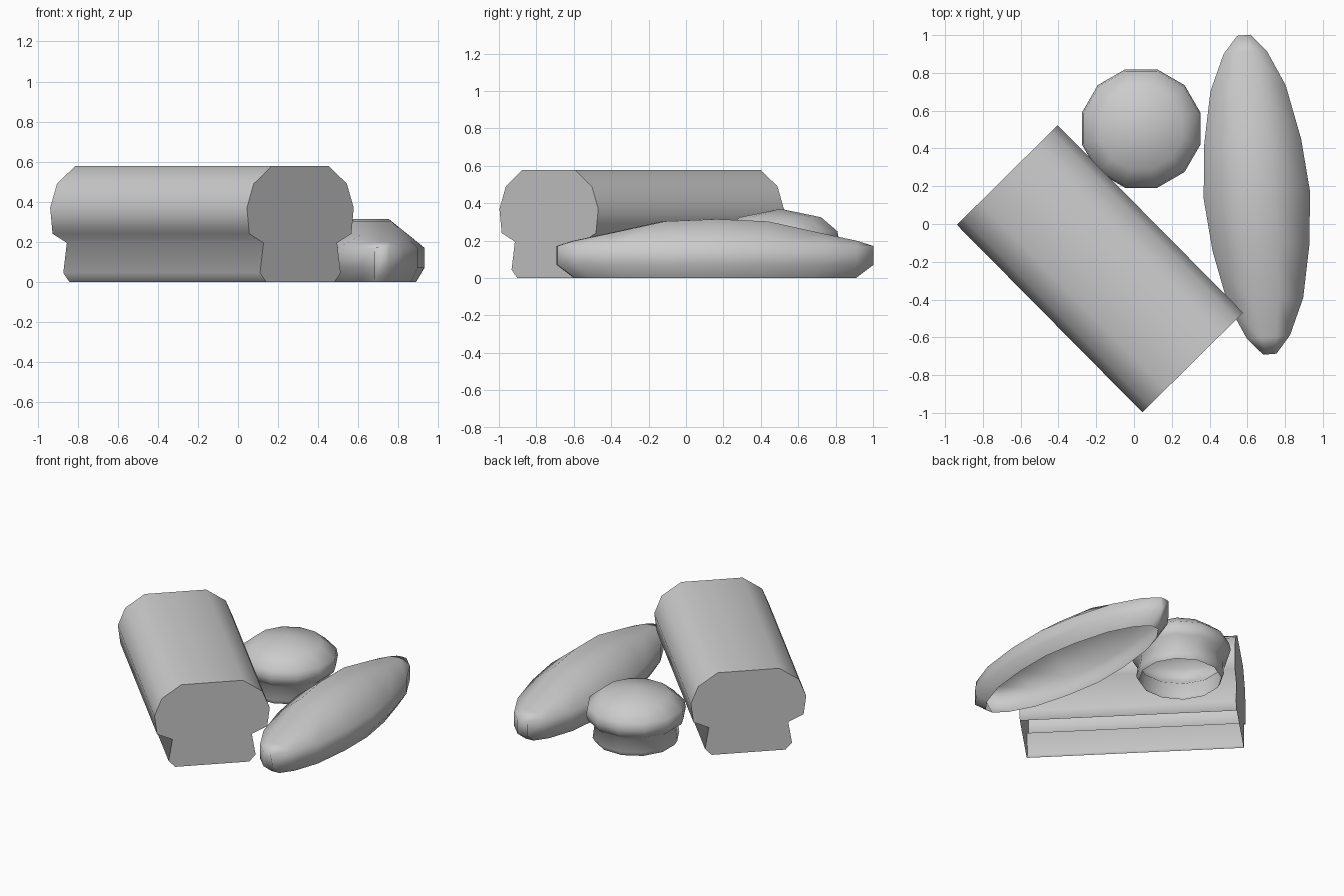
import bpy, bmesh, math

cube = bpy.data.objects.get("Cube")
if cube:
    bpy.data.objects.remove(cube, do_unlink=True)

GREY = (0.6, 0.6, 0.6, 1)
crust = bpy.data.materials.new("plain grey crust")
crust.diffuse_color = GREY
crust.use_nodes = True
crust.node_tree.nodes["Principled BSDF"].inputs["Base Color"].default_value = GREY


def loft(name, rings, location, turn):
    """Skin a row of equal rings, close both ends, and leave the underside open."""
    bm = bmesh.new()
    rows = [[bm.verts.new(p) for p in ring] for ring in rings]
    for a, b in zip(rows, rows[1:]):
        for i in range(len(a)):
            j = (i + 1) % len(a)
            bm.faces.new((a[i], a[j], b[j], b[i]))
    bm.faces.new(rows[0])
    bm.faces.new(rows[-1])
    bmesh.ops.remove_doubles(bm, verts=bm.verts, dist=0.0005)
    bmesh.ops.recalc_face_normals(bm, faces=bm.faces)
    underside = [f for f in bm.faces if all(v.co.z < 0.001 for v in f.verts)]
    bmesh.ops.delete(bm, geom=underside, context="FACES")
    mesh = bpy.data.meshes.new(name)
    bm.to_mesh(mesh)
    bm.free()
    mesh.materials.append(crust)
    obj = bpy.data.objects.new(name, mesh)
    bpy.context.collection.objects.link(obj)
    obj.location = location
    obj.rotation_euler.z = math.radians(turn)
    mesh.shade_smooth()
    return obj


def mirrored(half):
    """Complete a half outline, listed from bottom to top, across x = 0."""
    return half + [(-x, z) for x, z in reversed(half)]


# Square loaf: a mushroom outline extruded along its length, with crisp cut ends
loaf_outline = mirrored([(0.24, 0), (0.283, 0.045), (0.258, 0.195), (0.358, 0.24),
                         (0.375, 0.37), (0.327, 0.49), (0.2, 0.578)])
loaf = loft("tin_loaf", [[(x, y, z) for x, z in loaf_outline] for y in (-0.698, 0.698)],
            (-0.18, -0.237, 0), 44.7)
loaf.data.set_sharp_from_angle(angle=math.radians(80))

# Round bun: twelve-sided turned profile with a narrow foot
bun_profile = [(0.265, 0), (0.282, 0.03), (0.27, 0.12), (0.312, 0.155),
               (0.325, 0.2), (0.315, 0.25), (0.225, 0.325), (0, 0.37)]
bun_rings = []
for r, z in bun_profile:
    angles = [math.radians(15 + 30 * i) for i in range(12)]
    bun_rings.append([(r * math.cos(a), r * math.sin(a), z) for a in angles[::-1]])


def turned(name, rings, location):
    """Skin stacked rings whose last ring has shrunk to a single point."""
    bm = bmesh.new()
    rows = [[bm.verts.new(p) for p in ring] for ring in rings]
    for a, b in zip(rows, rows[1:]):
        for i in range(len(a)):
            j = (i + 1) % len(a)
            bm.faces.new((a[i], b[i], b[j], a[j]))
    bmesh.ops.remove_doubles(bm, verts=bm.verts, dist=0.0005)
    mesh = bpy.data.meshes.new(name)
    bm.to_mesh(mesh)
    bm.free()
    mesh.materials.append(crust)
    mesh.shade_smooth()
    obj = bpy.data.objects.new(name, mesh)
    bpy.context.collection.objects.link(obj)
    obj.location = location


turned("round_bun", bun_rings, (0.038, 0.505, 0))

# Long loaf: cross-sections that taper to blunt ends
half_stations = [(0.0, 0.282, 0.315), (0.277, 0.258, 0.303), (0.565, 0.2, 0.24),
                 (0.755, 0.115, 0.2), (0.847, 0.035, 0.172)]
stations = [(-t, w, top) for t, w, top in reversed(half_stations[1:])] + half_stations
long_rings = []
for t, w, top in stations:
    section = mirrored([(w * 0.85, 0), (w, 0.07), (w, 0.17), (w * 0.36, top)])
    long_rings.append([(x, t * (0.89 if z == 0 else 1), z) for x, z in section])
loft("long_loaf", long_rings, (0.65, 0.155, 0), 4.7)
